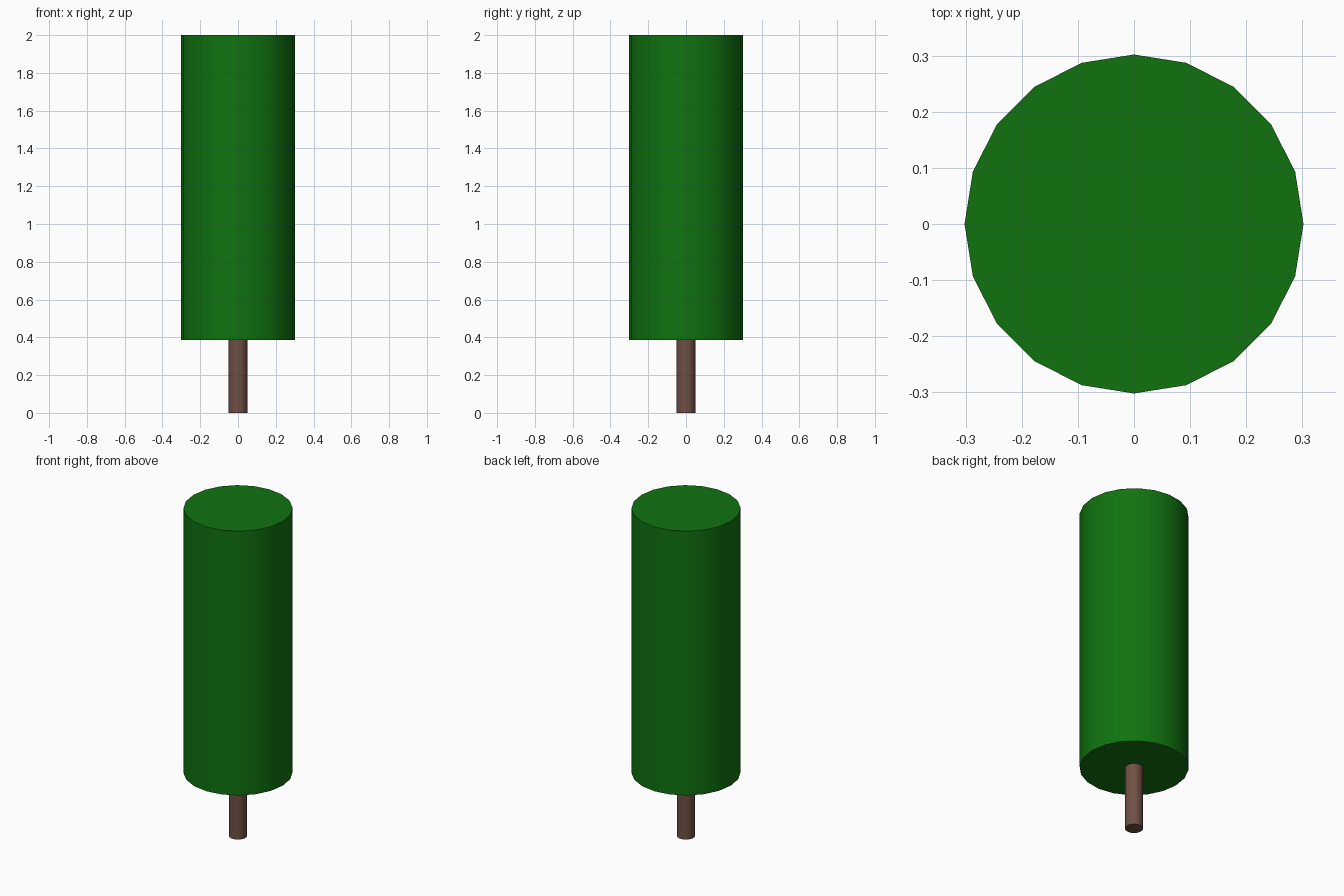
import bpy
import math

if "Cube" in bpy.data.objects:
    bpy.data.objects.remove(bpy.data.objects["Cube"])


def cylinder(name, radius, z0, z1, color):
    bpy.ops.mesh.primitive_cylinder_add(vertices=20, radius=radius, depth=z1 - z0,
                                        location=(0, 0, (z0 + z1) / 2))
    ob = bpy.context.object
    ob.name = name
    mat = bpy.data.materials.new(name + "_color")
    mat.diffuse_color = color
    mat.use_nodes = True
    mat.node_tree.nodes["Principled BSDF"].inputs["Base Color"].default_value = mat.diffuse_color
    ob.data.materials.append(mat)
    bpy.ops.object.shade_smooth_by_angle(angle=math.radians(30))
    return ob


# Thin trunk carrying a columnar crown
cylinder("trunk", 0.05, 0.0, 0.387, (0.16, 0.08, 0.06, 1))
cylinder("foliage", 0.302, 0.387, 2.0, (0.005, 0.17, 0.005, 1))
